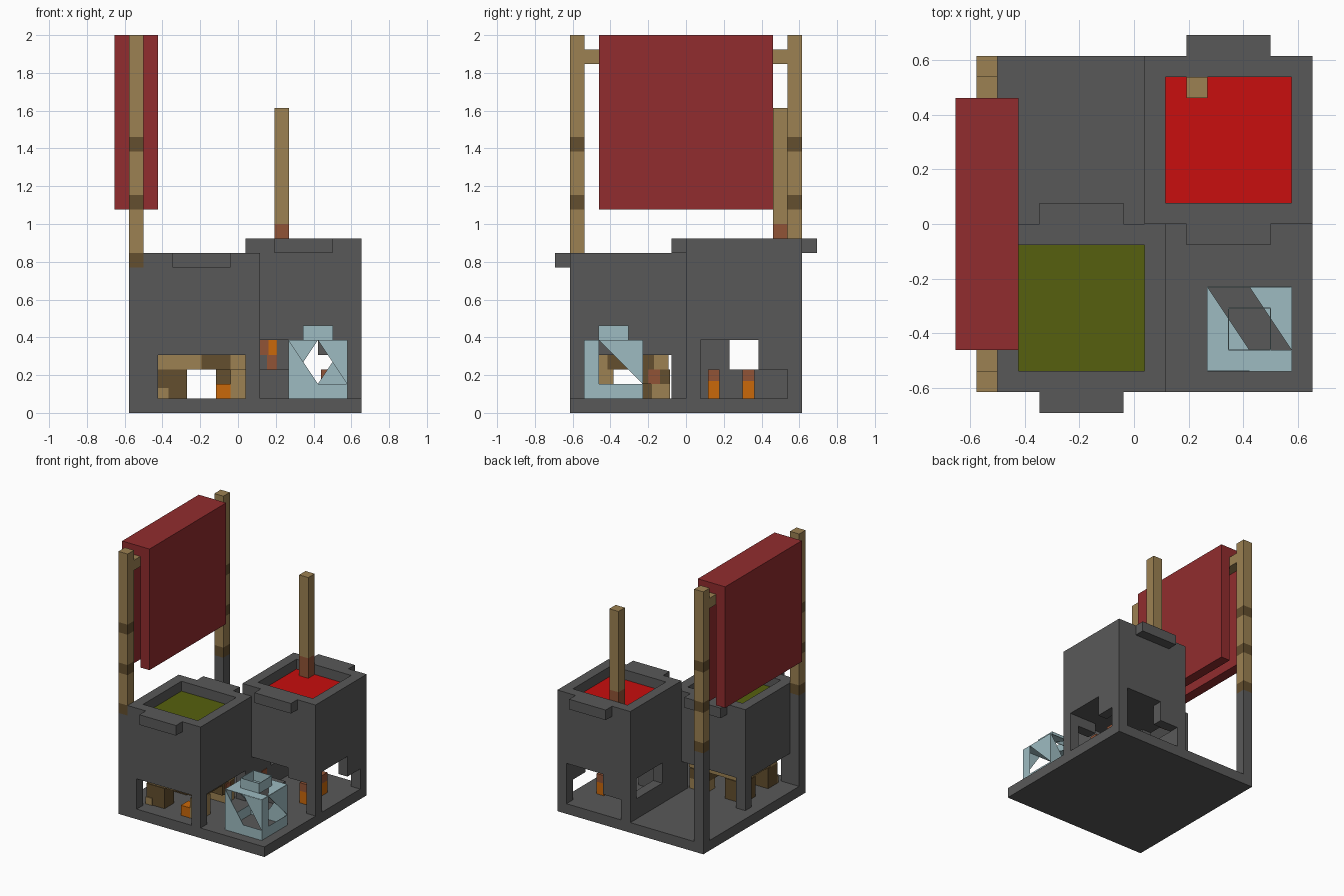
import bpy, bmesh
from mathutils import Vector

cube = bpy.data.objects.get("Cube")
if cube:
    bpy.data.objects.remove(cube, do_unlink=True)

U = 1 / 13                                  # size of one building cell
ORIGIN = Vector((-7.5 * U, -8 * U, 0))


def material(name, rgb):
    lin = [((c / 255 + 0.055) / 1.055) ** 2.4 for c in rgb] + [1]
    m = bpy.data.materials.new(name)
    m.use_nodes = True
    m.diffuse_color = lin
    m.node_tree.nodes["Principled BSDF"].inputs["Base Color"].default_value = lin
    return m


stone = material("stone grey", (89, 89, 89))
timber = material("light timber", (156, 129, 82))
bark = material("dark timber", (99, 78, 46))
rust = material("rust brown", (145, 83, 54))
ember = material("ember orange", (202, 104, 10))
lava = material("bright red", (200, 14, 14))
cloth = material("cloth red", (145, 44, 46))
dye = material("olive green", (86, 96, 14))
frost = material("pale blue", (157, 187, 193))


def cell(p):
    return ORIGIN + Vector(p) * U


def make(name, bm, mat):
    me = bpy.data.meshes.new(name)
    bm.to_mesh(me)
    bm.free()
    me.materials.append(mat)
    ob = bpy.data.objects.new(name, me)
    bpy.context.collection.objects.link(ob)
    return ob


def boxes(name, mat, *spans):
    """One object from boxes given as (x0, x1, y0, y1, z0, z1) in cells."""
    bm = bmesh.new()
    for x0, x1, y0, y1, z0, z1 in spans:
        lo, hi = cell((x0, y0, z0)), cell((x1, y1, z1))
        verts = bmesh.ops.create_cube(bm, size=1)["verts"]
        for v in verts:
            v.co = [a + (b - a) * (c + 0.5) for a, b, c in zip(lo, hi, v.co)]
    return make(name, bm, mat)


def cut(ob, *spans):
    for s in spans:
        cutter = boxes("cutter", stone, s)
        cutter.hide_render = True
        mod = ob.modifiers.new("cut", "BOOLEAN")
        mod.operation = "DIFFERENCE"
        mod.solver = "EXACT"
        mod.object = cutter
        bpy.context.view_layer.objects.active = ob
        bpy.ops.object.modifier_apply(modifier=mod.name)
        bpy.data.objects.remove(cutter, do_unlink=True)


def tower(name, x, y, top, liquid, openings):
    ob = boxes(name, stone, (x, x + 8, y, y + 8, 0.5, top))
    cut(ob, (x + 1, x + 7, y + 1, y + 7, top - 1, top + 1), *openings)
    boxes(name + "_spouts", stone,
          (x + 2, x + 6, y - 1, y, top - 1, top),
          (x + 2, x + 6, y + 8, y + 9, top - 1, top))
    boxes(name + "_liquid", liquid,
          (x + 1, x + 7, y + 1, y + 7, top - 1.1, top - 0.98))


# Floor slab and the two vats
boxes("floor_slab", stone, (0, 16, 0, 16, 0, 1))
tower("front_vat", 1, 0, 11, dye,
      [(0, 10, 1, 7, 0.8, 4), (2, 8, -1, 9, 0.8, 4)])
tower("back_vat", 8, 8, 12, lava, [
    (9, 15, 9, 15, 0.8, 5),                             # hearth
    (14, 17, 9, 15, 0.8, 3), (14, 17, 9, 13, 2, 5),     # right opening
    (7, 10, 11, 15, 3, 5),                              # left opening
    (9, 13, 7, 10, 3, 5), (12, 15, 7, 10, 0.8, 4),      # front opening
    (9, 15, 14, 17, 0.8, 3), (11, 15, 14, 17, 2, 5)])   # back opening

# Log pile in the front hearth
boxes("log_beams", timber, (2, 5, 1.6, 2.6, 3, 4), (7, 8, 1.6, 2.6, 3, 4),
      (2, 8, 5.8, 6.8, 3, 4), (2.1, 3, 2.6, 5.8, 3, 4))
boxes("dark_beams", bark, (5, 7, 1.6, 2.6, 3, 4), (7, 7.9, 2.6, 5.8, 3, 4))
boxes("log_stumps", bark, (2, 4, 1.5, 3, 1, 3), (2, 4, 5, 6.9, 1, 3),
      (6, 7.9, 5, 6.9, 2, 3))
boxes("light_stumps", timber, (7, 8, 1.2, 3, 1, 3), (6, 7.9, 5.6, 6.9, 1, 2),
      (2, 2.7, 1.4, 1.5, 1, 1.7))
boxes("front_ember", ember, (6, 7, 1.2, 2.4, 1, 2))
boxes("front_ember_top", rust, (7.9, 8, 5.4, 6.2, 2, 3))

# Glowing sticks and streaks in the back hearth
for i, y in enumerate((9.5, 11.9)):
    boxes(f"ember_stick_{i}", ember, (13.2, 14, y, y + 0.8, 1, 2.2))
    boxes(f"ember_stick_tip_{i}", rust, (13.2, 14, y, y + 0.8, 2.2, 3))
boxes("wall_glow", ember, (9, 9.06, 9.5, 10.3, 1, 2), (9.6, 10.2, 14.94, 15, 4, 5))
boxes("wall_scorch", rust, (9, 9.06, 9.5, 10.3, 2, 3), (9.5, 10.2, 14.94, 15, 3, 4),
      (9, 9.6, 14.94, 15, 4, 5))

# Chimney pole
boxes("pole_foot", rust, (10, 11, 14, 15, 11, 13))
boxes("pole", timber, (10, 11, 14, 15, 13, 21))

# Banner posts with dark bands, on stone piers
for side, y in (("front", 0), ("back", 15)):
    boxes(side + "_pier", stone, (0, 1, y, y + 1, 1, 10))
    boxes(side + "_post", timber, *[(0, 1, y, y + 1, a, b)
                                    for a, b in ((11, 14), (15, 18), (19, 26))])
    boxes(side + "_post_bands", bark, *[(0, 1, y, y + 1, z, z + 1)
                                        for z in (10, 14, 18)])

# Cloth hung over a crossbar
boxes("crossbar", timber, (0, 1, 1, 15, 24, 25))
boxes("hanging_cloth", cloth, (-1, 0, 2, 14, 14, 26), (1, 2, 2, 14, 14, 26),
      (0, 1, 2, 14, 25, 26))

# Lantern of thin broken panels
band = [[(0, 4), (0, 0), (4, 0), (4, 1), (2, 1)], [(2, 4), (4, 1), (4, 4)]]
corner = [[(0, 0), (4, 0), (4, 1), (1, 1)], [(0, 0), (1, 1), (1, 4), (0, 4)],
          [(1, 4), (4, 1), (4, 4)]]
sides = [(band, lambda a, b: (a, 0, b)), (band, lambda a, b: (4 - a, 4, b)),
         (band, lambda a, b: (a, b, 4)),
         (corner, lambda a, b: (4, a, b)), (corner, lambda a, b: (0, a, b))]
bm = bmesh.new()
for pieces, place in sides:
    for piece in pieces:
        bm.faces.new([bm.verts.new(cell(Vector(place(a, b)) + Vector((11, 1, 1))))
                      for a, b in piece])
# Open collar on top
ring = [(12, 2), (14, 2), (14, 4), (12, 4)]
for (ax, ay), (bx, by) in zip(ring, ring[1:] + ring[:1]):
    bm.faces.new([bm.verts.new(cell(p)) for p in
                  ((ax, ay, 5), (bx, by, 5), (bx, by, 6), (ax, ay, 6))])
lantern = make("lantern", bm, frost)
thick = lantern.modifiers.new("thickness", "SOLIDIFY")
thick.thickness = 0.004
thick.offset = 0
